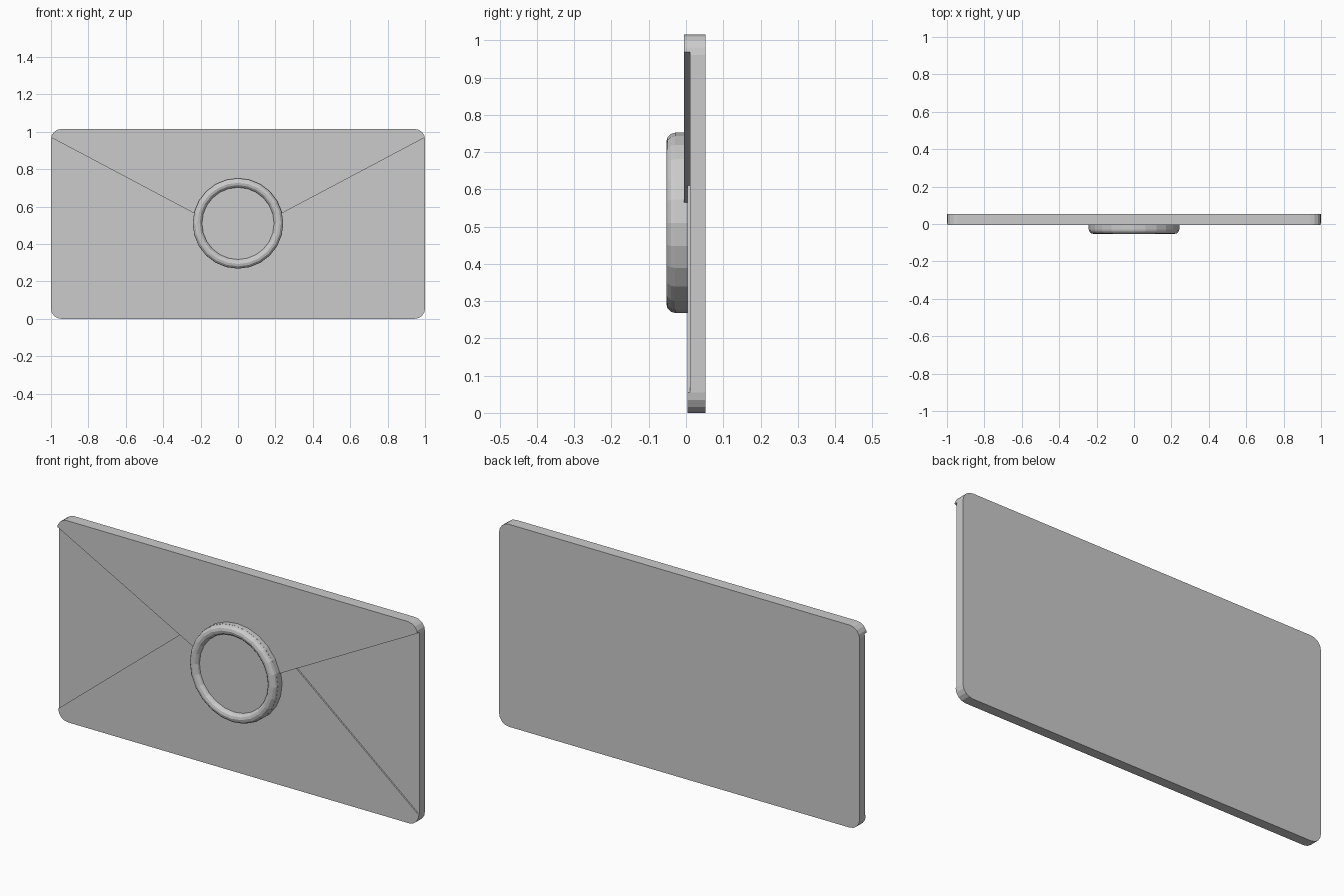
import bpy
import bmesh
import math
from mathutils import Matrix, Vector

cube = bpy.data.objects.get("Cube")
if cube:
    bpy.data.objects.remove(cube, do_unlink=True)

W, H, R = 1.0, 1.015, 0.055
SEAL_Z = 0.51

grey = bpy.data.materials.new("paper grey")
grey.use_nodes = True
colour = (0.6, 0.6, 0.6, 1)
grey.diffuse_color = colour
grey.node_tree.nodes["Principled BSDF"].inputs["Base Color"].default_value = colour


def finish(bm, name):
    bmesh.ops.recalc_face_normals(bm, faces=bm.faces)
    mesh = bpy.data.meshes.new(name)
    bm.to_mesh(mesh)
    bm.free()
    mesh.materials.append(grey)
    obj = bpy.data.objects.new(name, mesh)
    bpy.context.collection.objects.link(obj)
    return obj


def panel(name, front, back, cuts=()):
    """Rounded sheet, trimmed by planes (point, outward normal), then thickened."""
    bm = bmesh.new()
    verts = []
    corners = [(W - R, H - R), (R - W, H - R), (R - W, R), (W - R, R)]
    for i, (cx, cz) in enumerate(corners):
        for k in range(5):
            a = math.radians(90 * i + 22.5 * k)
            verts.append(bm.verts.new((cx + R * math.cos(a), front, cz + R * math.sin(a))))
    bm.faces.new(verts)
    for point, normal in cuts:
        bmesh.ops.bisect_plane(bm, geom=bm.verts[:] + bm.edges[:] + bm.faces[:],
                               plane_co=point, plane_no=normal, clear_outer=True)
    solid = bmesh.ops.extrude_face_region(bm, geom=bm.faces[:])
    moved = [g for g in solid["geom"] if isinstance(g, bmesh.types.BMVert)]
    bmesh.ops.translate(bm, verts=moved, vec=(0, back - front, 0))
    return finish(bm, name)


# Envelope body
panel("envelope_body", 0.011, 0.053)

# Lower flap: sloping sides, its top hidden under the upper flap
lower = [(Vector((s, 0, 0.055)), Vector((s * 0.816, 0, 1))) for s in (-1, 1)]
panel("lower_flap", 0.004, 0.012, lower + [(Vector((0, 0, 0.65)), Vector((0, 0, 1)))])

# Upper flap: a V reaching under the seal
panel("upper_flap", -0.005, 0.012,
      [(Vector((s, 0, 0.97)), Vector((s * 0.53, 0, -1))) for s in (-1, 1)])

# Seal disc
bm = bmesh.new()
bmesh.ops.create_cone(bm, cap_ends=True, segments=24, radius1=0.242, radius2=0.242, depth=0.036,
                      matrix=Matrix.Translation((0, -0.012, SEAL_Z)) @ Matrix.Rotation(math.pi / 2, 4, "X"))
finish(bm, "seal_disc")

# Raised rim of the seal
bm = bmesh.new()
ring = [bm.verts.new((0.217 + 0.025 * math.cos(a), -0.028 + 0.025 * math.sin(a), SEAL_Z))
        for a in (math.tau * k / 12 for k in range(12))]
loop = [bm.edges.new((ring[k], ring[k - 1])) for k in range(12)]
bmesh.ops.spin(bm, geom=ring + loop, cent=(0, 0, SEAL_Z), axis=(0, 1, 0),
               angle=math.tau, steps=24, use_merge=True)
bmesh.ops.remove_doubles(bm, verts=bm.verts[:], dist=0.0001)
finish(bm, "seal_rim")
